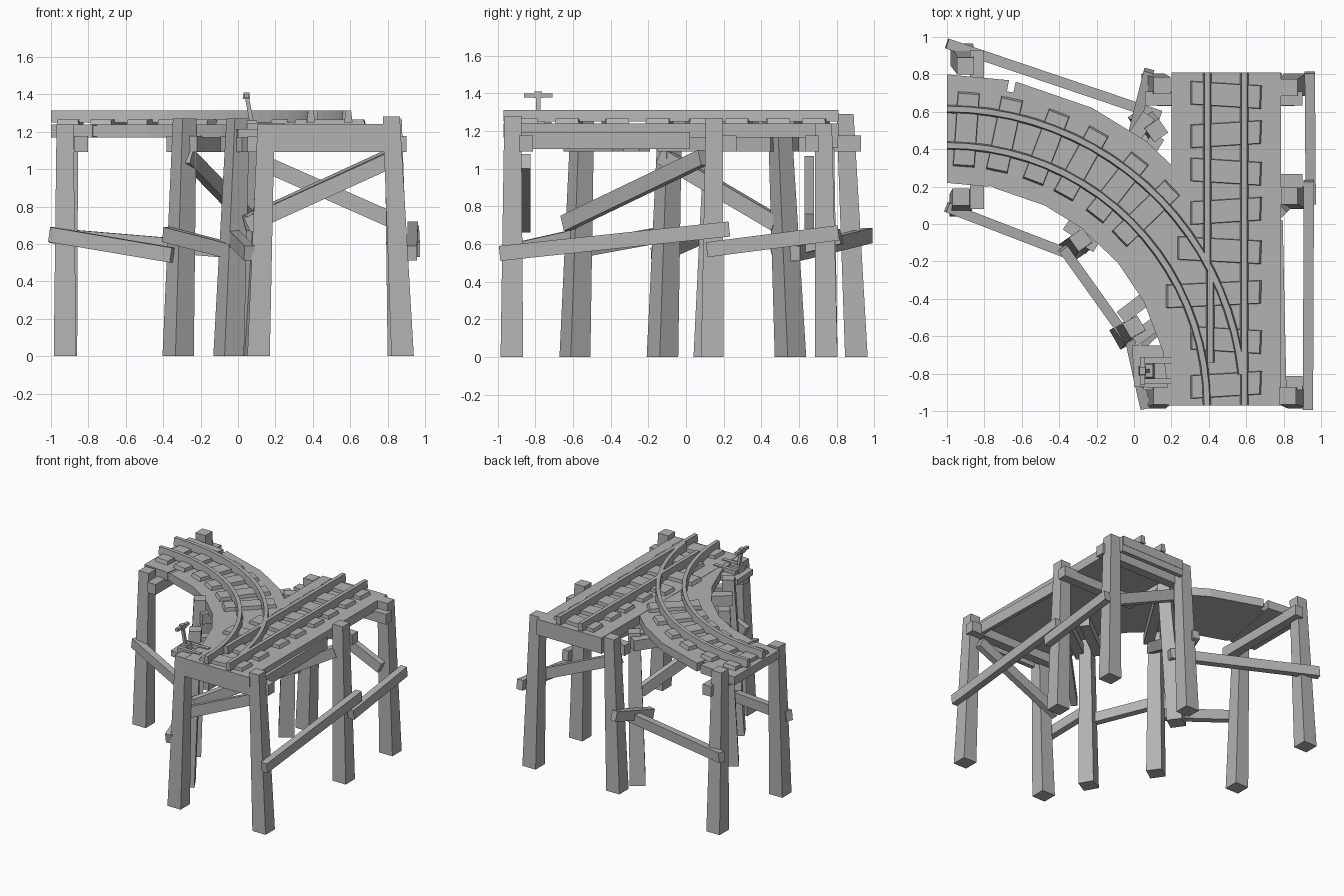
import bpy, bmesh, math
from mathutils import Vector

wood = bpy.data.materials.new("weathered_grey")
wood.diffuse_color = (0.45, 0.45, 0.45, 1)
CX, CY = -1.0, -0.97          # centre of the curved track


def finish(name, bm):
    bmesh.ops.recalc_face_normals(bm, faces=bm.faces)
    me = bpy.data.meshes.new(name)
    bm.to_mesh(me)
    bm.free()
    me.materials.append(wood)
    ob = bpy.data.objects.new(name, me)
    bpy.context.collection.objects.link(ob)
    return ob


def loft(name, rings):
    """Skin closed rings of points and cap both ends."""
    bm = bmesh.new()
    vs = [[bm.verts.new(p) for p in r] for r in rings]
    n = len(vs[0])
    for a, b in zip(vs, vs[1:]):
        for i in range(n):
            bm.faces.new((a[i], a[(i + 1) % n], b[(i + 1) % n], b[i]))
    bm.faces.new(vs[0][::-1])
    bm.faces.new(vs[-1])
    return finish(name, bm)


def beam(name, p, q, w=0.07, h=0.09):
    p, q = Vector(p), Vector(q)
    d = (q - p).normalized()
    s = d.cross(Vector((0, 0, 1))).normalized()
    u = s.cross(d)
    return loft(name, [[c + s * w / 2 * i + u * h / 2 * j
                        for i, j in ((-1, -1), (1, -1), (1, 1), (-1, 1))] for c in (p, q)])


def post(name, base, top, z, angle=0):
    def ring(c, w, h):
        return [(c[0] + w * math.cos(math.radians(angle + 45 + 90 * k)),
                 c[1] + w * math.sin(math.radians(angle + 45 + 90 * k)), h) for k in range(4)]
    return loft(name, [ring(base, 0.085, 0), ring(top, 0.064, z)])


def polar(r, a, z):
    a = math.radians(a)
    return Vector((CX + r * math.cos(a), CY + r * math.sin(a), z))


def slab(name, pts, z0, z1, inset=0.0):
    c = sum((Vector(p) for p in pts), Vector((0, 0))) / len(pts)
    low = [(p[0], p[1], z0) for p in pts]
    high = [(p[0] + (c.x - p[0]) * inset, p[1] + (c.y - p[1]) * inset, z1) for p in pts]
    return loft(name, [low, high])


def rect(x0, x1, y0, y1):
    return [(x0, y0), (x1, y0), (x1, y1), (x0, y1)]


# decks
slab("straight_deck", rect(0.20, 0.785, -0.97, 0.81), 1.165, 1.24)
for i, (a0, a1) in enumerate([(90, 79.2), (78, 64), (64, 53), (53, 40), (40, 28), (28, 14), (14, 0)]):
    slab(f"curved_deck_{i}", [polar(r, a, 0).xy for r, a in
         ((1.19, a0), (1.77, a0), (1.77, a1), (1.19, a1))], 1.17, 1.238)
slab("notch_filler", [polar(r, a, 0).xy for r, a in
     ((1.195, 80), (1.71, 80), (1.71, 77), (1.195, 77))], 1.175, 1.232)
beam("front_end_board", (0.18, -0.95, 1.165), (0.80, -0.95, 1.165), 0.035, 0.147)
beam("back_end_board", (0.20, 0.79, 1.17), (0.79, 0.79, 1.17), 0.035, 0.12)
beam("side_board", (0.80, -0.88, 1.15), (0.78, 0.02, 1.15), 0.03, 0.09)

# sleepers
for i, y in enumerate([0.69, 0.48, 0.28, 0.07, -0.14, -0.375, -0.62, -0.86]):
    x0 = {4: 0.23, 5: 0.17}.get(i, 0.30)
    t = 0.012 * (-1) ** i
    slab(f"straight_sleeper_{i}", [(x0, y - 0.063 + t), (0.68, y - 0.063 - t),
                                   (0.685, y + 0.063 - t), (x0, y + 0.063 + t)], 1.235, 1.266, 0.05)
for i, a in enumerate([86, 78, 69, 61, 52, 44]):
    slab(f"curved_sleeper_{i}", [polar(r, a + d, 0).xy for r, d in
         ((1.28, 2.6), (1.68, 2), (1.68, -2), (1.28, -2.6))], 1.235, 1.266, 0.05)

# rails
PROF = ((-0.022, 1.25), (0.022, 1.25), (0.015, 1.312), (-0.015, 1.312))


def straight_rail(name, x, y0, y1):
    loft(name, [[(x + o, y, z) for o, z in PROF] for y in (y0, y1)])


def curved_rail(name, r, a1, n=20):
    loft(name, [[polar(r + o, 90 + (a1 - 90) * i / n, z) for o, z in PROF] for i in range(n + 1)])


straight_rail("right_straight_rail", 0.59, -0.97, 0.81)
straight_rail("left_straight_rail", 0.392, -0.21, 0.81)
straight_rail("switch_blade", 0.408, -0.74, -0.25)
curved_rail("inner_curved_rail", 1.39, 0)
curved_rail("outer_curved_rail", 1.585, 6)

# leaning posts: base, top, height, turn
POSTS = [((0.88, -0.925), (0.82, -0.92), 1.28, 0), ((0.11, -0.925), (0.15, -0.92), 1.24, 0),
         ((0.86, 0.14), (0.83, 0.15), 1.27, 0), ((0.86, 0.745), (0.83, 0.73), 1.24, 0),
         ((0.10, 0.745), (0.15, 0.74), 1.24, 0), ((-0.92, 0.905), (-0.90, 0.845), 1.29, 0),
         ((-0.925, 0.10), (-0.925, 0.145), 1.24, 0), ((-0.32, -0.125), (-0.285, -0.085), 1.27, 35),
         ((-0.05, -0.59), (0.0, -0.55), 1.27, 30), ((0.05, 0.555), (0.12, 0.50), 1.2, 35)]
for i, (b, t, z, a) in enumerate(POSTS):
    post(f"post_{i}", b, t, z, a)

# cross beams under the decks
for i, (p, q) in enumerate([((0.05, -0.85), (0.90, -0.85)), ((0.20, 0.23), (0.90, 0.23)),
                            ((0.06, 0.67), (0.90, 0.67)), ((-0.84, 0.08), (-0.84, 0.93)),
                            ((-0.25, -0.13), (0.13, 0.47)), ((-0.35, -0.05), (0.08, 0.58)),
                            ((-0.07, -0.50), (0.30, -0.22)), ((0.0, -0.62), (0.35, -0.36))]):
    beam(f"cross_beam_{i}", (*p, 1.135), (*q, 1.135), 0.075, 0.085)

# lower rails nailed outside the posts
for i, (p, q) in enumerate([((0.93, -0.99, 0.55), (0.935, 0.23, 0.68)), ((0.945, 0.11, 0.57), (0.94, 0.81, 0.66)),
                            ((-1.0, 0.965, 0.645), (0.14, 0.58, 0.55)), ((-1.0, 0.09, 0.65), (-0.35, -0.16, 0.54)),
                            ((-0.38, -0.13, 0.65), (-0.03, -0.62, 0.56)), ((-0.03, -0.58, 0.64), (0.06, -0.98, 0.55)),
                            ((0.08, 0.82, 0.64), (-0.01, 0.46, 0.55))]):
    beam(f"lower_rail_{i}", p, q, 0.055, 0.08)

# diagonal braces
for i, (p, q) in enumerate([((0.05, -0.64, 0.71), (0.81, 0.09, 1.06)), ((0.05, -0.85, 0.70), (0.80, -0.85, 1.04)),
                            ((-0.27, -0.13, 1.07), (0.08, 0.48, 0.71)), ((0.14, 0.655, 1.03), (0.84, 0.655, 0.72))]):
    beam(f"brace_{i}", p, q, 0.05, 0.085)

# switch lever and its small platform
slab("lever_platform", [(0.0, -0.87), (0.22, -0.88), (0.22, -0.65), (-0.01, -0.65)], 1.17, 1.215)
for i, y in enumerate((-0.73, -0.84)):
    beam(f"lever_tie_{i}", (0.05, y, 1.23), (0.25, y, 1.23), 0.03, 0.035)
slab("lever_base", rect(0.04, 0.11, -0.83, -0.74), 1.21, 1.26, 0.25)
beam("lever_rod", (0.075, -0.785, 1.24), (0.045, -0.785, 1.40), 0.022, 0.022)
beam("lever_handle", (0.045, -0.86, 1.39), (0.045, -0.71, 1.39), 0.025, 0.022)
slab("lever_head", rect(0.025, 0.065, -0.81, -0.76), 1.375, 1.41, 0.2)
